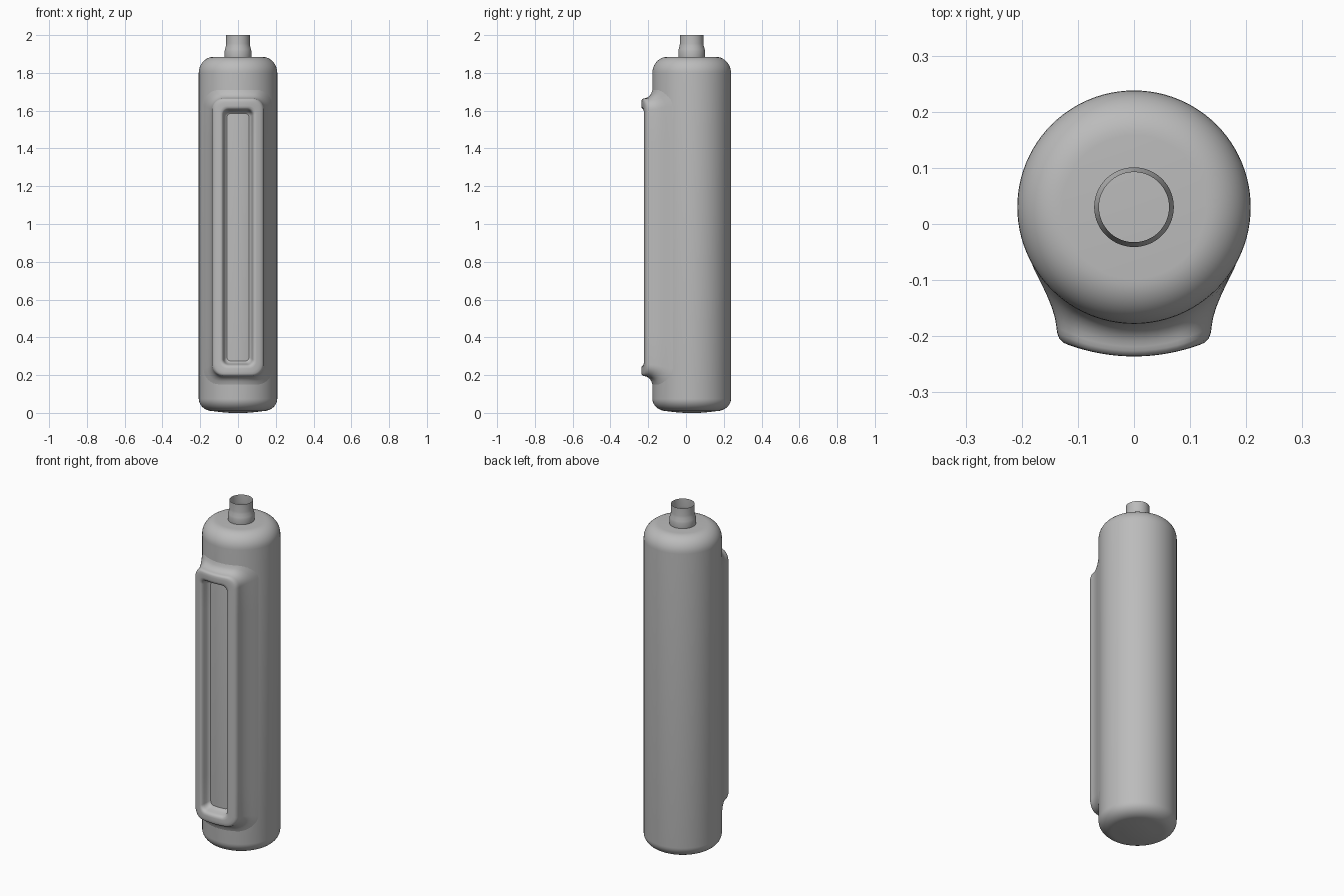
import bpy, bmesh, math

if "Cube" in bpy.data.objects:
    bpy.data.objects.remove(bpy.data.objects["Cube"])

CY = 0.03      # body axis y
R = 0.208      # body radius
MID = 0.93     # frame centre height

grey = bpy.data.materials.new("grey")
grey.diffuse_color = (0.5, 0.5, 0.5, 1)
grey.use_nodes = True
grey.node_tree.nodes["Principled BSDF"].inputs["Base Color"].default_value = grey.diffuse_color


def finish(name, bm, angle=40):
    bmesh.ops.recalc_face_normals(bm, faces=bm.faces)
    mesh = bpy.data.meshes.new(name)
    bm.to_mesh(mesh)
    bm.free()
    ob = bpy.data.objects.new(name, mesh)
    bpy.context.collection.objects.link(ob)
    mesh.materials.append(grey)
    bpy.ops.object.select_all(action='DESELECT')
    ob.select_set(True)
    bpy.context.view_layer.objects.active = ob
    bpy.ops.object.shade_smooth_by_angle(angle=math.radians(angle))
    return ob


def bridge(bm, rings):
    for a, b in zip(rings, rings[1:]):
        n = len(a)
        for i in range(n):
            j = (i + 1) % n
            bm.faces.new((a[i], a[j], b[j], b[i]))


def lathe(name, profile, segs=96, caps=True):
    bm = bmesh.new()
    rings = []
    for r, z in profile:
        rings.append([bm.verts.new((r * math.cos(2 * math.pi * i / segs),
                                    CY + r * math.sin(2 * math.pi * i / segs), z))
                      for i in range(segs)])
    bridge(bm, rings)
    if caps:
        bm.faces.new(rings[0])
        bm.faces.new(rings[-1])
    return finish(name, bm)


def arc(cr, cz, rr, rz, a0, a1, n=10):
    return [(cr + rr * math.cos(math.radians(a0 + (a1 - a0) * i / n)),
             cz + rz * math.sin(math.radians(a0 + (a1 - a0) * i / n))) for i in range(n + 1)]


# Bottle body with a gently domed base and rounded shoulder
lathe("body", [(0.04, 0.0), (0.09, 0.004)] + arc(0.13, 0.075, 0.078, 0.066, -90, 0)
      + arc(0.128, 1.80, 0.08, 0.085, 0, 90))

# Open neck tube with a wider collar
lathe("neck", [(0.069, 1.875), (0.071, 1.89), (0.071, 1.915), (0.069, 1.925),
               (0.064, 1.943), (0.0625, 1.955), (0.0625, 2.0)], 64, caps=False)


# Raised handle frame: rounded rectangle loops blending out of the body
def body_y(x):
    return CY - math.sqrt(R * R - x * x)


def front_y(x):
    return -0.236 + 1.5 * x * x


def loop_points(w):
    h = 0.735 + (w - 0.138)
    r = max(0.02, 0.06 + (w - 0.138) * 0.5)
    pts = []
    for k, (sx, sz) in enumerate([(1, 1), (-1, 1), (-1, -1), (1, -1)]):
        for i in range(9):
            a = math.radians(90 * k + 90 * i / 8)
            pts.append((sx * (w - r) + r * math.cos(a), MID + sz * (h - r) + r * math.sin(a)))
        for i in range(1, 8):
            f = 1 - 2 * i / 8
            if k == 0:      # upper edge
                pts.append(((w - r) * f, MID + h))
            elif k == 2:    # lower edge
                pts.append((-(w - r) * f, MID - h))
            elif k == 1:    # left edge
                pts.append((-w, MID + (h - r) * f))
            else:           # right edge
                pts.append((w, MID - (h - r) * f))
    return pts


# (half width, blend from body surface to frame front)
section = [(0.188, -0.03), (0.178, 0.03), (0.165, 0.10), (0.155, 0.21), (0.147, 0.35),
           (0.141, 0.53), (0.1385, 0.70), (0.137, 0.83), (0.133, 0.94), (0.126, 0.99),
           (0.115, 1.0), (0.098, 1.0), (0.088, 0.97), (0.081, 0.86), (0.077, 0.65),
           (0.073, 0.38), (0.068, 0.16), (0.061, 0.03), (0.054, -0.05)]
bm = bmesh.new()
rings = []
for w, t in section:
    rings.append([bm.verts.new((x, body_y(x) * (1 - t) + front_y(x) * t, z))
                  for x, z in loop_points(w)])
bridge(bm, rings)
frame = finish("handle_frame", bm, 60)
# outward side must face the front
if sum(p.normal.y * p.area for p in frame.data.polygons) > 0:
    frame.data.flip_normals()
